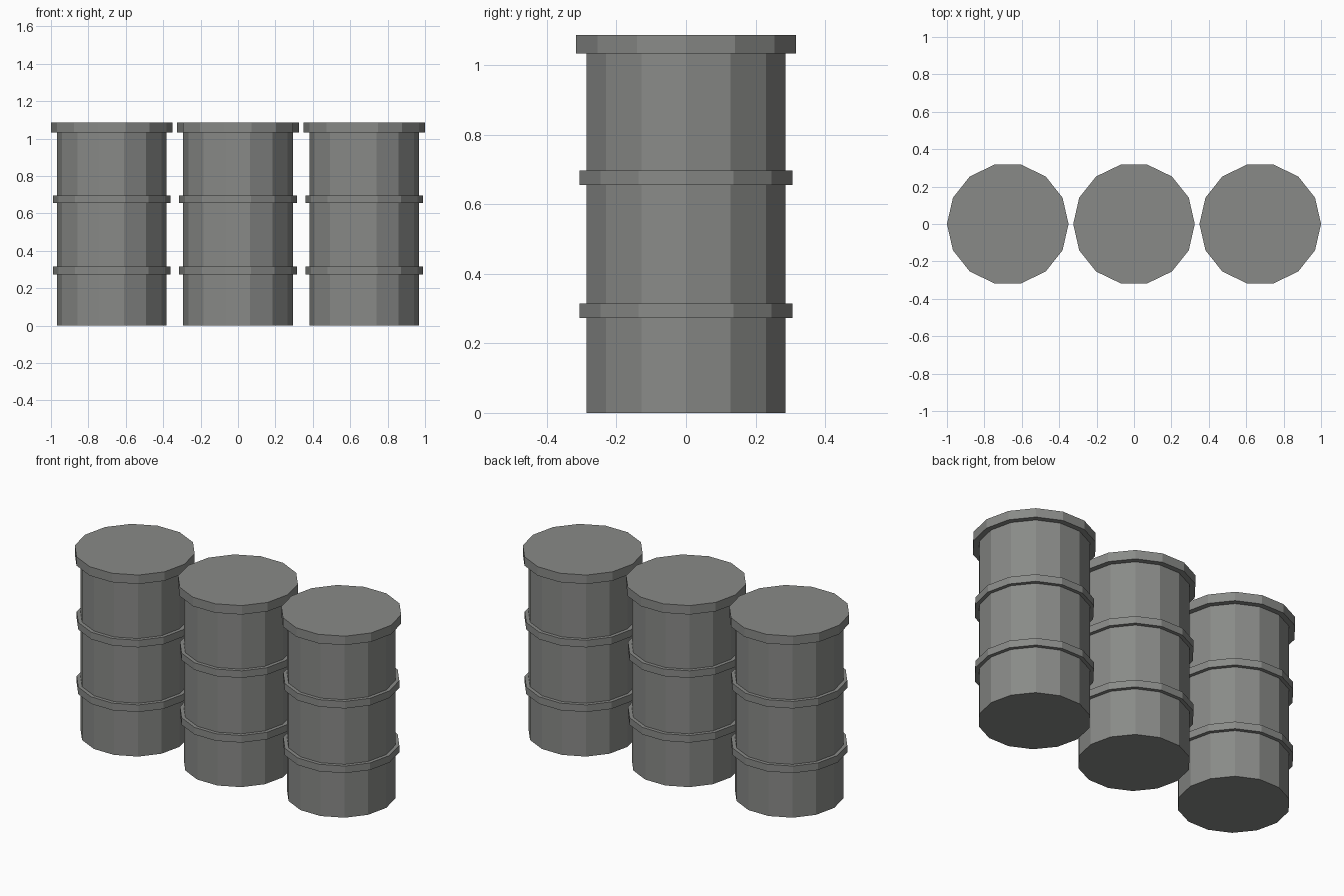
import bpy

if "Cube" in bpy.data.objects:
    bpy.data.objects.remove(bpy.data.objects["Cube"])

SIDES = 14

steel = bpy.data.materials.new("grey_steel")
steel.diffuse_color = (0.25, 0.255, 0.245, 1.0)
steel.use_nodes = True
steel.node_tree.nodes["Principled BSDF"].inputs["Base Color"].default_value = steel.diffuse_color


def disc(name, x, radius, z0, z1):
    """Flat-shaded 14-sided cylinder between two heights, one corner on +x."""
    bpy.ops.mesh.primitive_cylinder_add(
        vertices=SIDES, radius=radius, depth=z1 - z0, location=(x, 0, (z0 + z1) / 2))
    ob = bpy.context.object
    # the primitive starts with a corner on +y, so turn it a quarter
    ob.rotation_euler.z = 1.5707963
    ob.name = name
    ob.data.materials.append(steel)
    return ob


# Three identical drums in a row
for label, x in (("left", -0.675), ("middle", 0.0), ("right", 0.675)):
    disc(f"{label}_drum_body", x, 0.294, 0.0, 1.036)
    disc(f"{label}_lower_hoop", x, 0.315, 0.273, 0.315)
    disc(f"{label}_upper_hoop", x, 0.315, 0.655, 0.697)
    disc(f"{label}_lid", x, 0.325, 1.034, 1.087)
